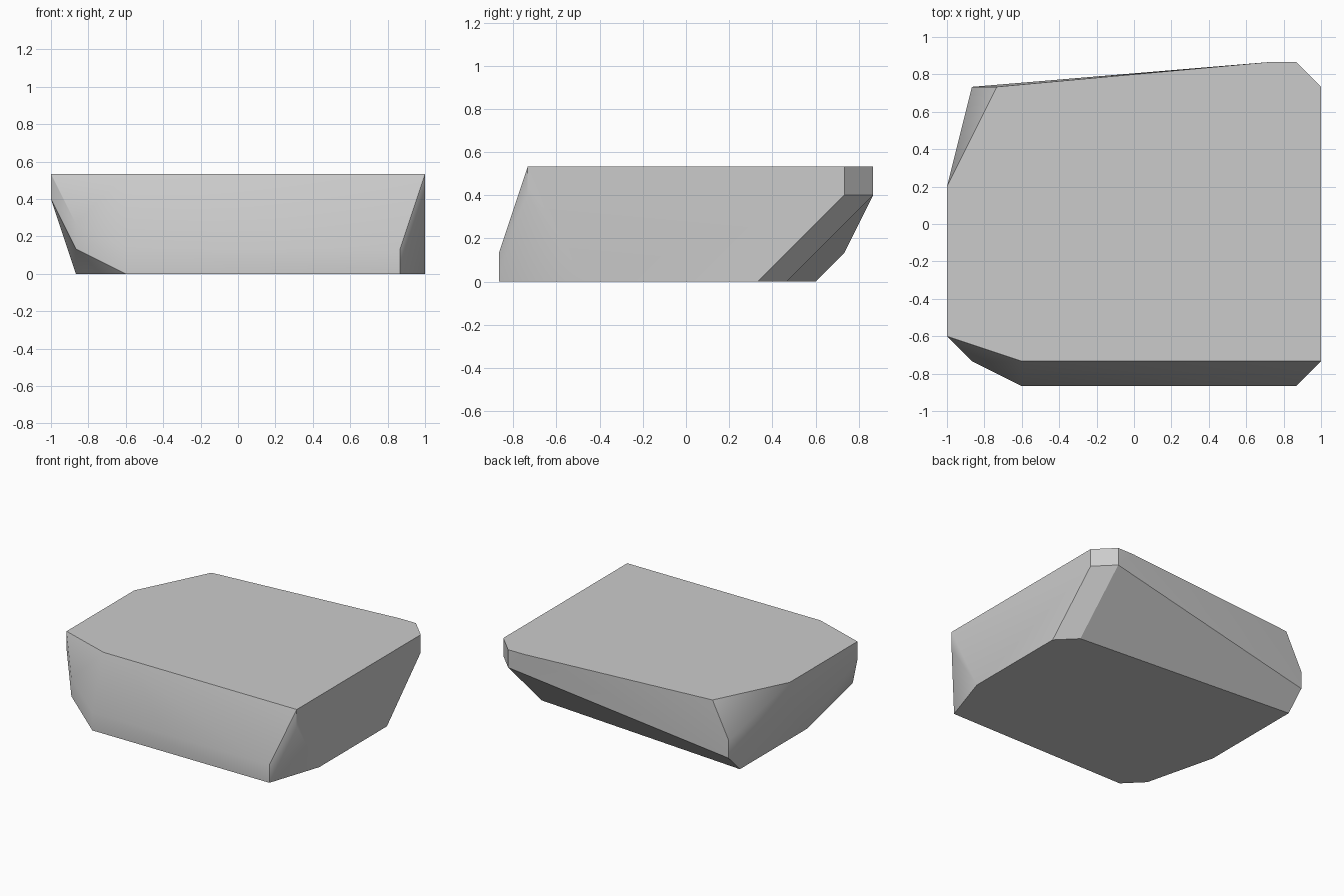
import bpy
import bmesh
import math

# Remove the default object if present
default_object = bpy.data.objects.get("Cube")
if default_object:
    bpy.data.objects.remove(default_object, do_unlink=True)

# Stone is carved on a regular lattice; corners are (x, y) in half cells
CELL = 2 / 15
HALF = CELL / 2

top_rim = [(15, -11), (15, 11), (13, 13), (11, 13),
           (-11, 11), (-15, 3), (-15, -9), (-9, -11)]
upper_lip = [(15, -11), (15, 11), (13, 13), (-15, 3), (-15, -9)]
waist = [(-13, -11), (-13, 11)]
lower_lip = [(13, -13), (-9, -13), (-13, -11), (-13, 11)]
base_rim = [(15, -7), (15, 5), (13, 7), (-13, 9),
            (-13, -3), (-11, -11), (-9, -13), (13, -13)]
layers = [base_rim, lower_lip, waist, upper_lip, top_rim]


def grey_material():
    material = bpy.data.materials.new("stone_grey")
    colour = (0.6, 0.6, 0.6, 1)
    material.use_nodes = True
    material.diffuse_color = colour
    shader = next(node for node in material.node_tree.nodes
                  if node.type == "BSDF_PRINCIPLED")
    shader.inputs["Base Color"].default_value = colour
    return material


def hull_object(name, rings, material):
    """Wrap a convex skin around stacked rings of corners."""
    bm = bmesh.new()
    for level, ring in enumerate(rings):
        for x, y in ring:
            bm.verts.new((x * HALF, y * HALF, level * CELL))
    hull = bmesh.ops.convex_hull(bm, input=bm.verts[:])
    unused = {item for key in ("geom_interior", "geom_unused")
              for item in hull[key] if isinstance(item, bmesh.types.BMVert)}
    bmesh.ops.delete(bm, geom=list(unused), context="VERTS")
    # Merge the flat facets into clean polygons
    bmesh.ops.dissolve_limit(bm, angle_limit=math.radians(0.5),
                             verts=bm.verts[:], edges=bm.edges[:])
    bmesh.ops.recalc_face_normals(bm, faces=bm.faces[:])
    mesh = bpy.data.meshes.new(name)
    bm.to_mesh(mesh)
    bm.free()
    mesh.materials.append(material)
    obj = bpy.data.objects.new(name, mesh)
    bpy.context.collection.objects.link(obj)
    return obj


# Flat faceted rock, softened across its shallow edges
rock = hull_object("flat_rock", layers, grey_material())
bpy.ops.object.select_all(action="DESELECT")
rock.select_set(True)
bpy.context.view_layer.objects.active = rock
bpy.ops.object.shade_smooth_by_angle(angle=math.radians(30))
